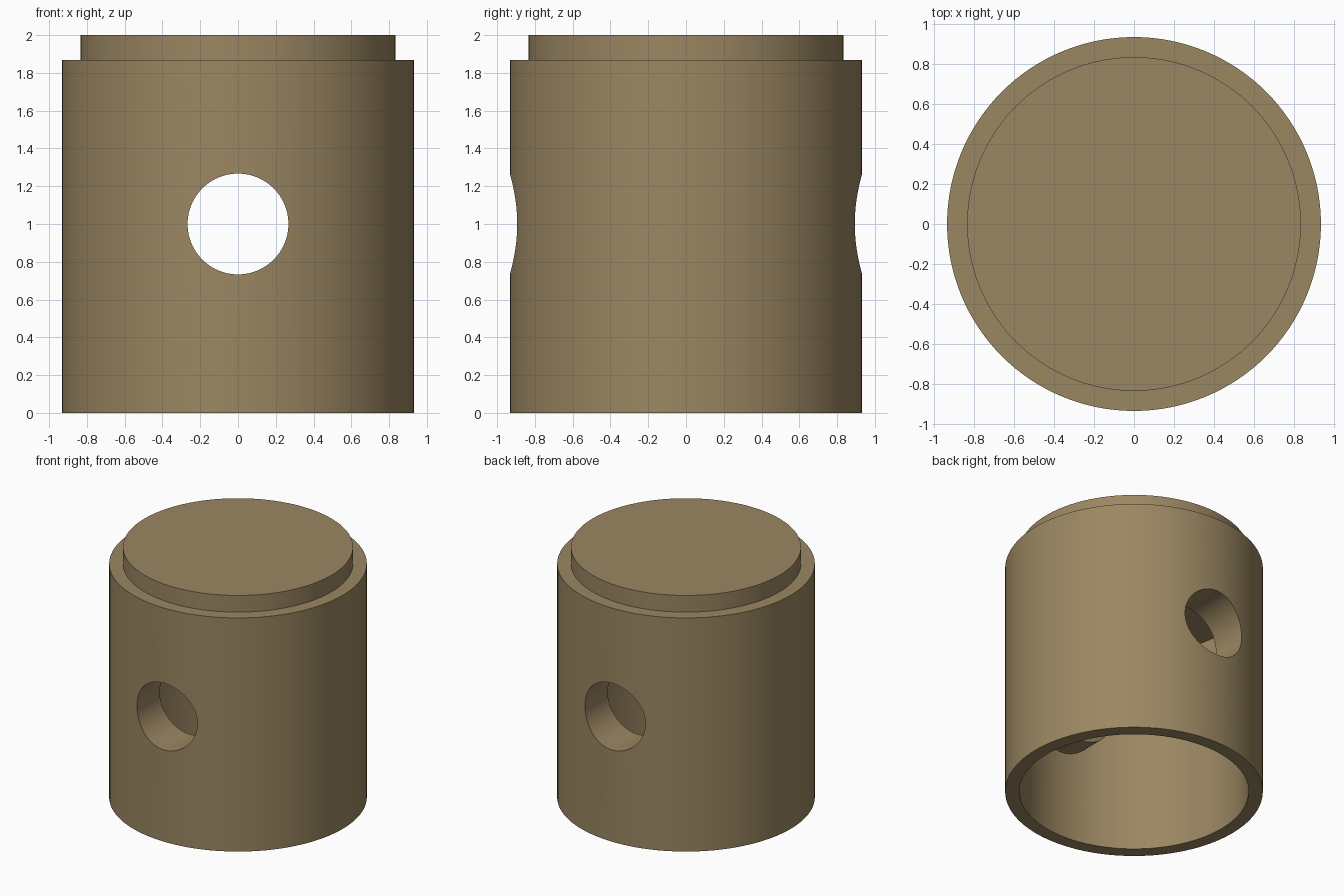
import bpy, bmesh, math
from mathutils import Matrix

cube = bpy.data.objects.get("Cube")
if cube:
    bpy.data.objects.remove(cube, do_unlink=True)

OUTER_R, INNER_R = 0.933, 0.83
HOLE_R, HOLE_Z = 0.267, 1.0
BOSS_R, BOSS_FACE = 0.3, 0.606

# Single flat colour
mat = bpy.data.materials.new("tan_metal")
mat.use_nodes = True
color = (0.328, 0.242, 0.122, 1.0)
mat.diffuse_color = color
mat.node_tree.nodes["Principled BSDF"].inputs["Base Color"].default_value = color


def add_object(name, bm):
    bmesh.ops.recalc_face_normals(bm, faces=bm.faces)
    mesh = bpy.data.meshes.new(name)
    bm.to_mesh(mesh)
    bm.free()
    mesh.materials.append(mat)
    obj = bpy.data.objects.new(name, mesh)
    bpy.context.collection.objects.link(obj)
    return obj


def cross_cylinder(name, radius, y0, y1):
    """Cylinder lying along y at the height of the cross hole."""
    bm = bmesh.new()
    bmesh.ops.create_cone(bm, cap_ends=True, segments=96, radius1=radius,
                          radius2=radius, depth=y1 - y0,
                          matrix=Matrix.Translation((0, (y0 + y1) / 2, HOLE_Z))
                          @ Matrix.Rotation(math.pi / 2, 4, "X"))
    return add_object(name, bm)


def combine(target, tool, operation):
    mod = target.modifiers.new(tool.name, "BOOLEAN")
    mod.operation = operation
    mod.solver = "EXACT"
    mod.object = tool
    bpy.context.view_layer.objects.active = target
    bpy.ops.object.modifier_apply(modifier=mod.name)
    bpy.data.objects.remove(tool, do_unlink=True)


# Hollow cup with a stepped crown, revolved from half its section
profile = [(0, 2.0), (0.833, 2.0), (0.833, 1.867), (OUTER_R, 1.867),
           (OUTER_R, 0), (INNER_R, 0), (INNER_R, 1.63), (0, 1.63)]
bm = bmesh.new()
verts = [bm.verts.new((r, 0, z)) for r, z in profile]
edges = [bm.edges.new(pair) for pair in zip(verts, verts[1:])]
bmesh.ops.spin(bm, geom=verts + edges, cent=(0, 0, 0), axis=(0, 0, 1),
               angle=math.tau, steps=128, use_merge=True)
bmesh.ops.remove_doubles(bm, verts=bm.verts, dist=0.0001)
body = add_object("cup_body", bm)

bpy.ops.object.select_all(action="DESELECT")
body.select_set(True)

# Inner sleeves around the cross hole, front and back
combine(body, cross_cylinder("front_sleeve", BOSS_R, -0.86, -BOSS_FACE), "UNION")
combine(body, cross_cylinder("back_sleeve", BOSS_R, BOSS_FACE, 0.86), "UNION")

# Cross hole running front to back
combine(body, cross_cylinder("hole_cutter", HOLE_R, -1.5, 1.5), "DIFFERENCE")

bpy.ops.object.shade_smooth_by_angle(angle=math.radians(30))
